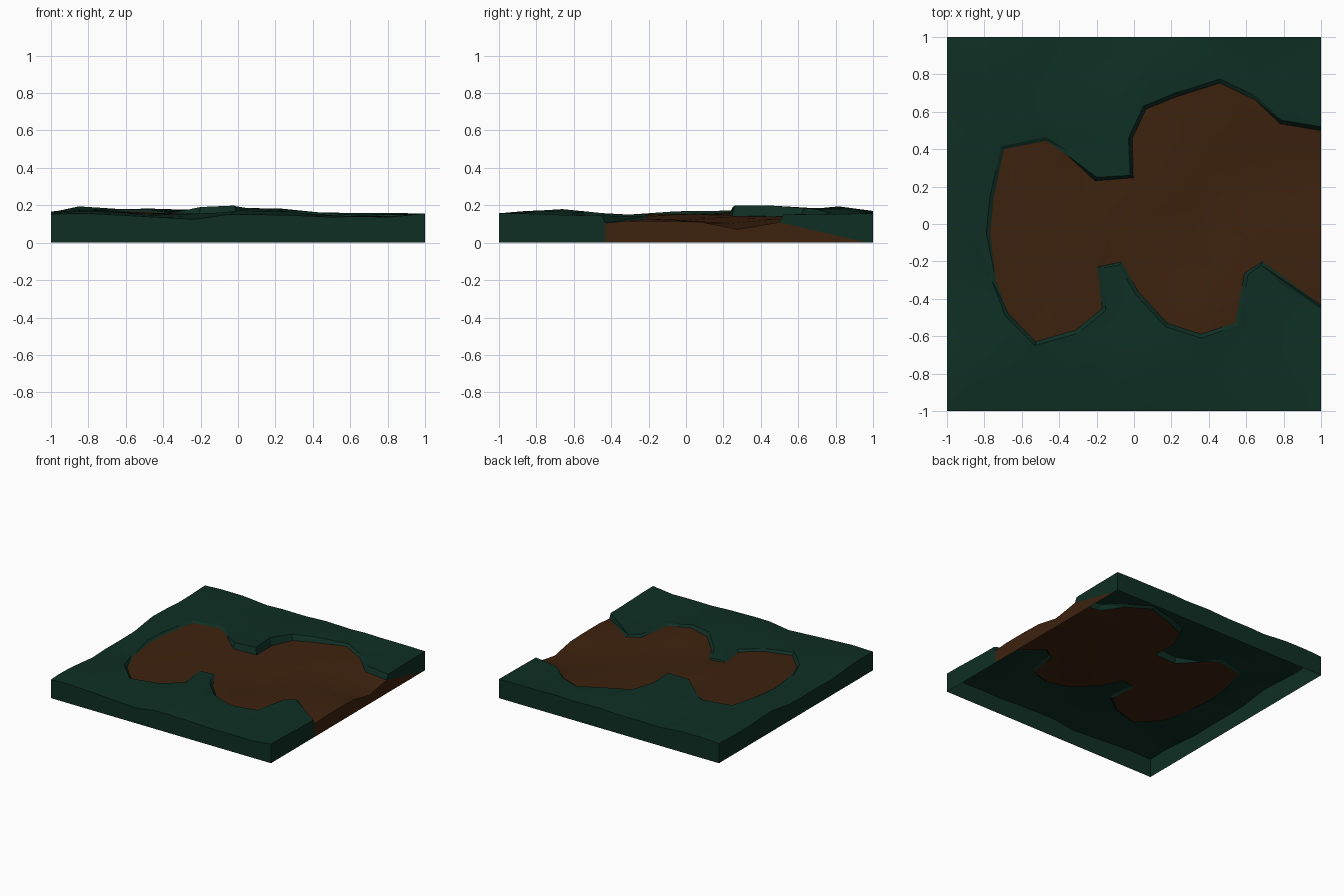
import bpy
import bmesh
import random
from mathutils import Vector
from mathutils.geometry import delaunay_2d_cdt

random.seed(4)
if "Cube" in bpy.data.objects:
    bpy.data.objects.remove(bpy.data.objects["Cube"], do_unlink=True)


def make_material(name, colour):
    mat = bpy.data.materials.new(name)
    mat.use_nodes = True
    mat.diffuse_color = (*colour, 1)
    mat.specular_intensity = 0
    shader = mat.node_tree.nodes["Principled BSDF"]
    shader.inputs["Base Color"].default_value = (*colour, 1)
    shader.inputs["Specular IOR Level"].default_value = 0
    return mat


GREEN = make_material("dark_green_grass", (.0045, .028, .0175))
BROWN = make_material("brown_dirt", (.047, .016, .0045))

# Rim of the sunken dirt patch, from the right edge round and back again
RIM = [Vector(p) for p in (
    (1, .52), (.79, .555), (.66, .68), (.46, .775), (.22, .7), (.05, .63),
    (-.03, .46), (-.02, .26), (-.2, .25), (-.35, .39), (-.47, .465),
    (-.71, .415), (-.77, .15), (-.79, -.05), (-.76, -.3), (-.69, -.49),
    (-.53, -.65), (-.3, -.585), (-.15, -.46), (-.175, -.235), (-.08, -.22),
    (.01, -.38), (.17, -.55), (.36, -.61), (.56, -.54), (.61, -.27),
    (.68, -.22), (1, -.45))]

# Heights of the grass and of the dirt at a few places
GRASS = ((-1, -1, .155), (-.6, -1, .15), (-.3, -1, .13), (.15, -1, .145),
         (.7, -1, .135), (1, -1, .155), (-.8, -.7, .18), (-.3, -.7, .15),
         (.1, -.75, .18), (.7, -.7, .14), (1, -.43, .145), (.68, -.25, .14),
         (-.1, -.3, .15), (-1, -.5, .125), (-1, 0, .13), (-.86, .05, .175),
         (-1, .45, .165), (-1, .75, .145), (-.87, .83, .195),
         (-.57, .55, .185), (-.3, .4, .155), (-.1, .3, .2), (-.1, .5, .2),
         (-.3, .8, .15), (.2, .8, .18), (.7, .75, .145), (.9, .6, .15),
         (1, 1, .155), (.3, 1, .155), (-.3, 1, .15), (-1, 1, .16))
DIRT = ((1, -.43, .105), (1, -.2, .115), (1, 0, .11), (1, .3, .07),
        (1, .5, .11), (.6, .1, .105), (.3, -.15, .12), (.35, -.55, .14),
        (.4, .65, .145), (.2, .3, .14), (-.15, .1, .15), (-.6, .35, .165),
        (-.7, -.1, .155), (-.4, 0, .15), (-.5, -.5, .135), (.7, -.1, .13))


def height(p, samples):
    """Blend the nearest sampled heights."""
    total = weight = 0
    for x, y, z in samples:
        w = 1 / ((Vector((x, y)) - p).length_squared ** 1.6 + .0001)
        total += w * z
        weight += w
    return total / weight


def inside(p, loop):
    hit = False
    x = min(p.x, .999)
    for a, b in zip(loop, loop[1:] + loop[:1]):
        if (a.y > p.y) != (b.y > p.y):
            if x < a.x + (p.y - a.y) * (b.x - a.x) / (b.y - a.y):
                hit = not hit
    return hit


def shrink(loop, amount):
    """Move an open outline inwards, keeping its ends on the tile edge."""
    result = []
    last = len(loop) - 1
    for i, p in enumerate(loop):
        way = (loop[min(i + 1, last)] - loop[max(i - 1, 0)]).normalized()
        q = p + Vector((-way.y, way.x)) * amount
        if i in (0, last):
            q.x = 1
        result.append(q)
    return result


# The foot of the bank lies just inside the rim
FOOT = shrink(RIM, .021)

# Plan points: rim, foot, tile edge and a loose scatter
points = RIM + FOOT
n = len(RIM)
edges = [(k + i, k + i + 1) for k in (0, n) for i in range(n - 1)]
kinds = ["grass"] * n + ["dirt"] * n
STEPS = 11
for i in range(STEPS + 1):
    for j in range(STEPS + 1):
        p = Vector((i, j)) * 2 / STEPS - Vector((1, 1))
        if 0 < i < STEPS:
            p.x += random.uniform(-.05, .05)
        if 0 < j < STEPS:
            p.y += random.uniform(-.05, .05)
        if min((p - q).length for q in RIM + FOOT) < .06:
            continue
        is_dirt = inside(p, FOOT)
        if inside(p, RIM) and not is_dirt:
            continue
        points.append(p)
        kinds.append("dirt" if is_dirt else "grass")

plan, _, triangles, origin, _, _ = delaunay_2d_cdt(points, edges, [], 0, .0001)
surface = []
for p, source in zip(plan, origin):
    kind = kinds[source[0]] if source else "grass"
    z = height(p, DIRT if kind == "dirt" else GRASS)
    if source and source[0] >= 2 * n:
        z += random.uniform(-.006, .006)
    surface.append(Vector((p.x, p.y, z)))


def add_object(name, faces, mats):
    """Faces are lists of positions, each with a material index."""
    bm = bmesh.new()
    for corners, index in faces:
        face = bm.faces.new([bm.verts.new(c) for c in corners])
        face.material_index = index
    bmesh.ops.remove_doubles(bm, verts=bm.verts, dist=.0001)
    bmesh.ops.triangulate(bm, faces=[f for f in bm.faces if len(f.verts) > 4])
    mesh = bpy.data.meshes.new(name)
    bm.to_mesh(mesh)
    bm.free()
    for mat in mats:
        mesh.materials.append(mat)
    obj = bpy.data.objects.new(name, mesh)
    bpy.context.collection.objects.link(obj)
    bpy.ops.object.select_all(action="DESELECT")
    obj.select_set(True)
    bpy.context.view_layer.objects.active = obj
    bpy.ops.object.shade_smooth_by_angle(angle=.35)


# Grass with its bank, and the dirt floor
grass_faces, dirt_faces = [], []
for tri in triangles:
    corners = [surface[i] for i in tri]
    flat = [c.xy for c in corners]
    middle = (flat[0] + flat[1] + flat[2]) / 3
    target = dirt_faces if inside(middle, FOOT) else grass_faces
    target.append((corners, 0))
add_object("grass_ground", grass_faces, [GREEN])
add_object("dirt_floor", dirt_faces, [BROWN])


# Side walls down to the ground, open underneath
def border(axis, side):
    line = [v for v in surface if abs(v[axis] - side) < .001]
    return sorted(line, key=lambda v: v[1 - axis])


def drop(v):
    return Vector((v.x, v.y, 0))


wall_faces = []
for axis, side in ((0, -1), (1, -1), (1, 1)):
    line = border(axis, side)
    for a, b in zip(line, line[1:]):
        quad = [drop(a), drop(b), b, a]
        if (axis, side) != (1, -1):
            quad.reverse()
        wall_faces.append((quad, 0))

# Right wall: dirt shows below the patch and tapers off to the back
line = border(0, 1)
low, high = FOOT[-1].y - .001, FOOT[0].y + .001
front = [v for v in line if v.y <= low + .002]
middle = [v for v in line if low <= v.y <= high]
back = [v for v in line if v.y >= high - .002]
taper = Vector((1, .97, 0))
wall_faces.append(([drop(front[0]), drop(front[-1])] + front[::-1], 0))
wall_faces.append(([drop(middle[0]), taper] + middle[::-1], 1))
wall_faces.append(([taper, drop(back[-1])] + back[::-1], 0))
add_object("side_walls", wall_faces, [GREEN, BROWN])
